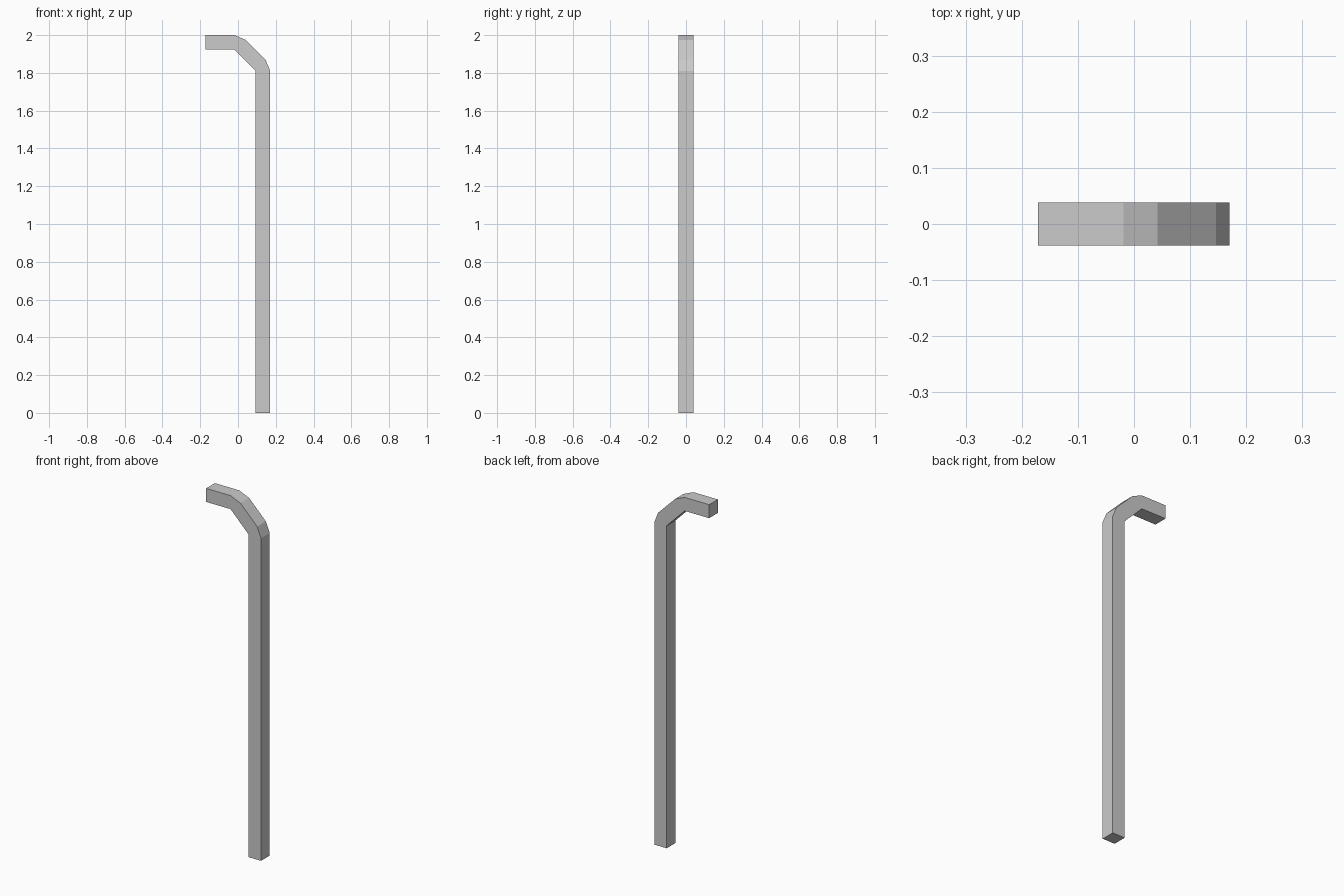
import bpy
import bmesh

if "Cube" in bpy.data.objects:
    bpy.data.objects.remove(bpy.data.objects["Cube"])

HALF_DEPTH = 0.0385

# Side profile of the bent square bar (x, z)
profile = [
    (0.093, 0), (0.17, 0), (0.17, 1.811), (0.146, 1.87), (0.042, 1.974),
    (-0.019, 2.0), (-0.171, 2.0), (-0.171, 1.924), (-0.019, 1.924), (0.093, 1.811),
]

# Extrude the profile through the bar's depth
bm = bmesh.new()
face = bm.faces.new([bm.verts.new((x, -HALF_DEPTH, z)) for x, z in profile])
result = bmesh.ops.extrude_face_region(bm, geom=[face], use_keep_orig=True)
new_verts = [g for g in result["geom"] if isinstance(g, bmesh.types.BMVert)]
bmesh.ops.translate(bm, verts=new_verts, vec=(0, 2 * HALF_DEPTH, 0))
bmesh.ops.recalc_face_normals(bm, faces=bm.faces)

mesh = bpy.data.meshes.new("bent_bar")
bm.to_mesh(mesh)
bm.free()
bpy.context.collection.objects.link(bpy.data.objects.new("bent_bar", mesh))
